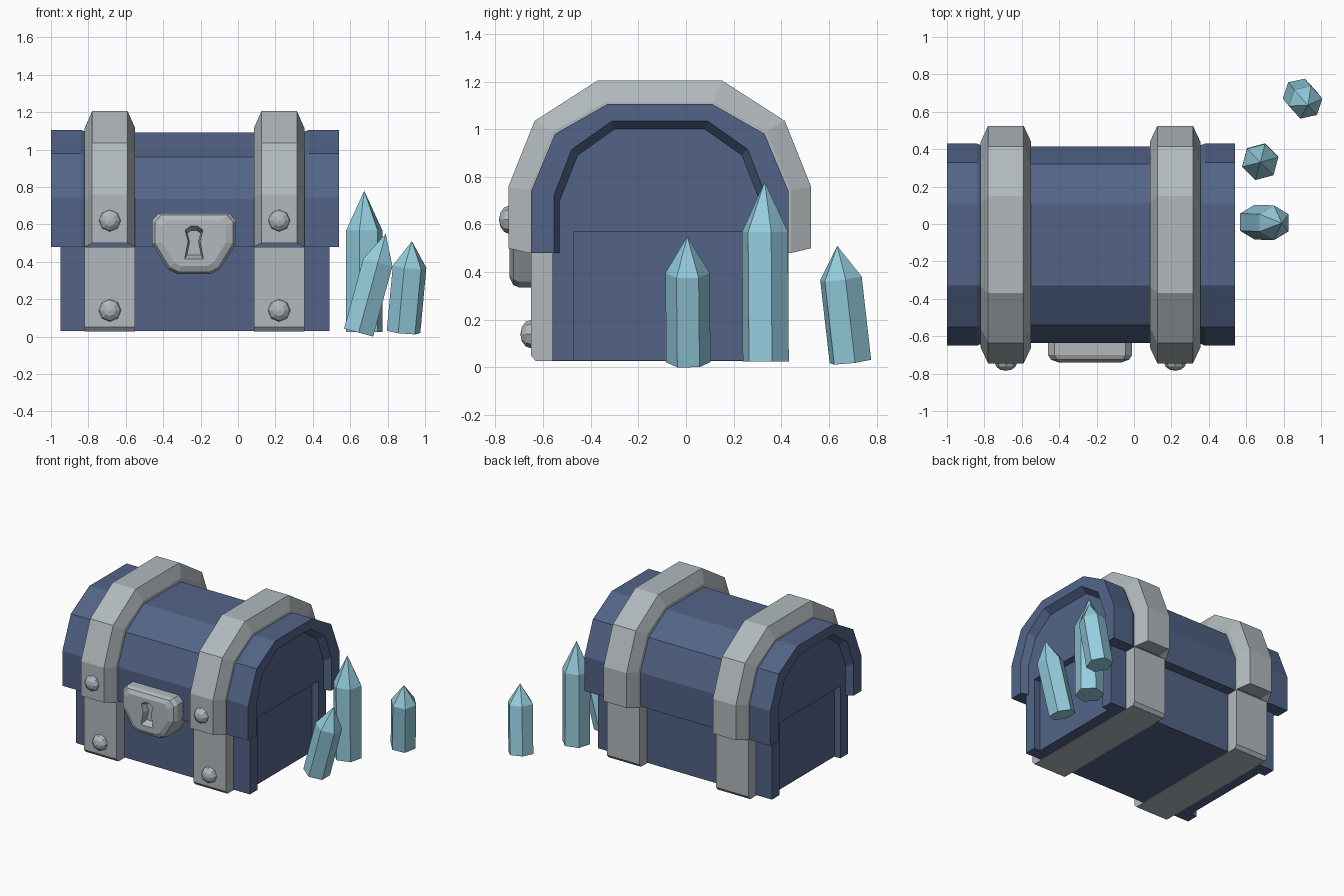
import bpy, bmesh, math
from mathutils import Vector

if "Cube" in bpy.data.objects:
    bpy.data.objects.remove(bpy.data.objects["Cube"])


def material(name, rgb):
    m = bpy.data.materials.new(name)
    m.use_nodes = True
    m.diffuse_color = (*rgb, 1)
    m.node_tree.nodes["Principled BSDF"].inputs["Base Color"].default_value = (*rgb, 1)
    return m


BLUE = material("slate blue", (0.084, 0.127, 0.242))
GREY = material("iron grey", (0.44, 0.485, 0.51))
ICE = material("ice blue", (0.30, 0.61, 0.735))

CX, CY = -0.23, -0.11          # centre of the chest
FLOOR, SEAM = 0.03, 0.48       # underside and lid seam heights


def finish(bm, name, mat):
    bmesh.ops.recalc_face_normals(bm, faces=bm.faces)
    mesh = bpy.data.meshes.new(name)
    bm.to_mesh(mesh)
    bm.free()
    mesh.materials.append(mat)
    ob = bpy.data.objects.new(name, mesh)
    bpy.context.collection.objects.link(ob)
    return ob


def loft(name, rings, mat, axis="x", origin=(CX, CY, 0)):
    """Join equal closed outlines placed along an axis and cap both ends."""
    bm = bmesh.new()
    loops = []
    for pos, outline in rings:
        pts = [(pos, u, v) if axis == "x" else (u, pos, v) for u, v in outline]
        loops.append([bm.verts.new(Vector(p) + Vector(origin)) for p in pts])
    for a, b in zip(loops, loops[1:]):
        for i in range(len(a)):
            j = (i + 1) % len(a)
            bm.faces.new((a[i], a[j], b[j], b[i]))
    bm.faces.new(loops[0])
    bm.faces.new(loops[-1])
    return finish(bm, name, mat)


def mirrored(half):
    return half + [(-u, v) for u, v in reversed(half)]


def scaled(outline, s, centre=(0, 0)):
    return [(centre[0] + (u - centre[0]) * s, centre[1] + (v - centre[1]) * s)
            for u, v in outline]


# Arch outlines of the lid, from the seam up to the flat top
lid_arch = mirrored([(0.54, SEAM), (0.54, 0.74), (0.44, 0.98), (0.22, 1.105)])
plank_arch = mirrored([(0.525, SEAM), (0.525, 0.735), (0.43, 0.96), (0.22, 1.09)])
rim_inner = mirrored([(0.445, SEAM), (0.445, 0.72), (0.37, 0.915), (0.2, 1.035)])
rim_deep = mirrored([(0.42, SEAM), (0.42, 0.7), (0.345, 0.89), (0.19, 1.0)])
strap_base = mirrored([(0.55, SEAM), (0.55, 0.745), (0.448, 0.99), (0.223, 1.115)])
strap_top = mirrored([(0.635, 0.5), (0.635, 0.76), (0.525, 1.035), (0.26, 1.205)])

# Chest body and planked lid
core = 0.67
box = mirrored([(0.45, FLOOR), (0.45, 0.56)])
loft("chest_body", [(-core, box), (core, box)], BLUE)
loft("lid", [(-core, lid_arch), (-0.61, lid_arch), (-0.57, plank_arch),
             (0.57, plank_arch), (0.61, lid_arch), (core, lid_arch)], BLUE)

# End frames around the recessed panels, and the raised lid rims
frame = (mirrored([(0.45, FLOOR), (0.45, 0.71), (0.37, 0.91), (0.2, 1.02)])
         + mirrored([(-0.36, FLOOR), (-0.36, 0.57)]))
rim = lid_arch + rim_inner[::-1]
deep_rim = lid_arch + rim_deep[::-1]
for side, s in (("left", 1), ("right", -1)):
    loft(side + "_end_frame", [(s * core, frame), (s * 0.72, frame)], BLUE)
    loft(side + "_lid_rim",
         [(s * core, deep_rim), (s * 0.72, deep_rim), (s * 0.77, rim)], BLUE)

# Iron straps with rivets on the front
lower = mirrored([(0.52, FLOOR - 0.004), (0.54, FLOOR + 0.02), (0.54, SEAM)])
for side, x in (("left", 0.22), ("right", -0.685)):
    at = (x, CY, 0)
    loft(side + "_lid_strap", [(-0.135, strap_base), (-0.095, strap_top),
                               (0.095, strap_top), (0.135, strap_base)], GREY, origin=at)
    loft(side + "_body_strap", [(-0.135, lower), (0.135, lower)], GREY, origin=at)
    for part, y, z in (("upper", -0.74, 0.62), ("lower", -0.65, 0.14)):
        bpy.ops.mesh.primitive_uv_sphere_add(
            segments=8, ring_count=6, radius=1, location=(x, y, z),
            rotation=(math.pi / 2, 0, 0))
        rivet = bpy.context.object
        rivet.name = f"{side}_{part}_rivet"
        rivet.scale = (0.06, 0.06, 0.045)
        rivet.data.materials.append(GREY)

# Latch plate with a sunken keyhole
plate = mirrored([(0.09, 0.335), (0.14, 0.36), (0.225, 0.5), (0.225, 0.62), (0.19, 0.66)])
mid = (0, 0.5)
latch = loft("latch", [(-0.55, plate), (-0.7, plate), (-0.725, scaled(plate, 0.93, mid)),
                       (-0.74, scaled(plate, 0.75, mid))], GREY, "y", (CX - 0.005, 0, 0))
hole = mirrored([(0.05, 0.415), (0.032, 0.51), (0.048, 0.57), (0.02, 0.59)])
cutter = loft("keyhole_cutter", [(-0.76, scaled(hole, 1.1, mid)),
                                 (-0.69, scaled(hole, 0.75, mid))],
              GREY, "y", (CX - 0.005, 0, 0))
cutter.hide_render = True
cut = latch.modifiers.new("keyhole", "BOOLEAN")
cut.operation = "DIFFERENCE"
cut.object = cutter
bpy.context.view_layer.objects.active = latch
bpy.ops.object.modifier_apply(modifier=cut.name)
bpy.data.objects.remove(cutter)


# Six-sided pointed crystals
def crystal(name, base, tip, radius, shoulder, turn):
    axis = Vector(tip) - Vector(base)
    spin = axis.to_track_quat("Z", "Y") if axis.xy.length > 0.01 else Vector((0, 0, 1)).rotation_difference(axis)
    spin = Vector((0, 0, 1)).rotation_difference(axis)
    bm = bmesh.new()
    rings = []
    for h in (0, shoulder):
        ring = []
        for i in range(6):
            a = math.radians(turn + 60 * i)
            p = Vector((radius * math.cos(a), radius * math.sin(a), h * axis.length))
            ring.append(bm.verts.new(Vector(base) + spin @ p))
        rings.append(ring)
    point = bm.verts.new(tip)
    bm.faces.new(rings[0])
    for i in range(6):
        j = (i + 1) % 6
        bm.faces.new((rings[0][i], rings[0][j], rings[1][j], rings[1][i]))
        bm.faces.new((rings[1][i], rings[1][j], point))
    return finish(bm, name, ICE)


crystal("tall_crystal", (0.675, 0.335, 0.025), (0.675, 0.33, 0.78), 0.1, 0.72, 15)
crystal("leaning_crystal", (0.645, 0.01, 0.022), (0.79, 0.005, 0.55), 0.093, 0.71, 30)
crystal("back_crystal", (0.885, 0.69, 0.025), (0.93, 0.635, 0.51), 0.092, 0.72, 12)
